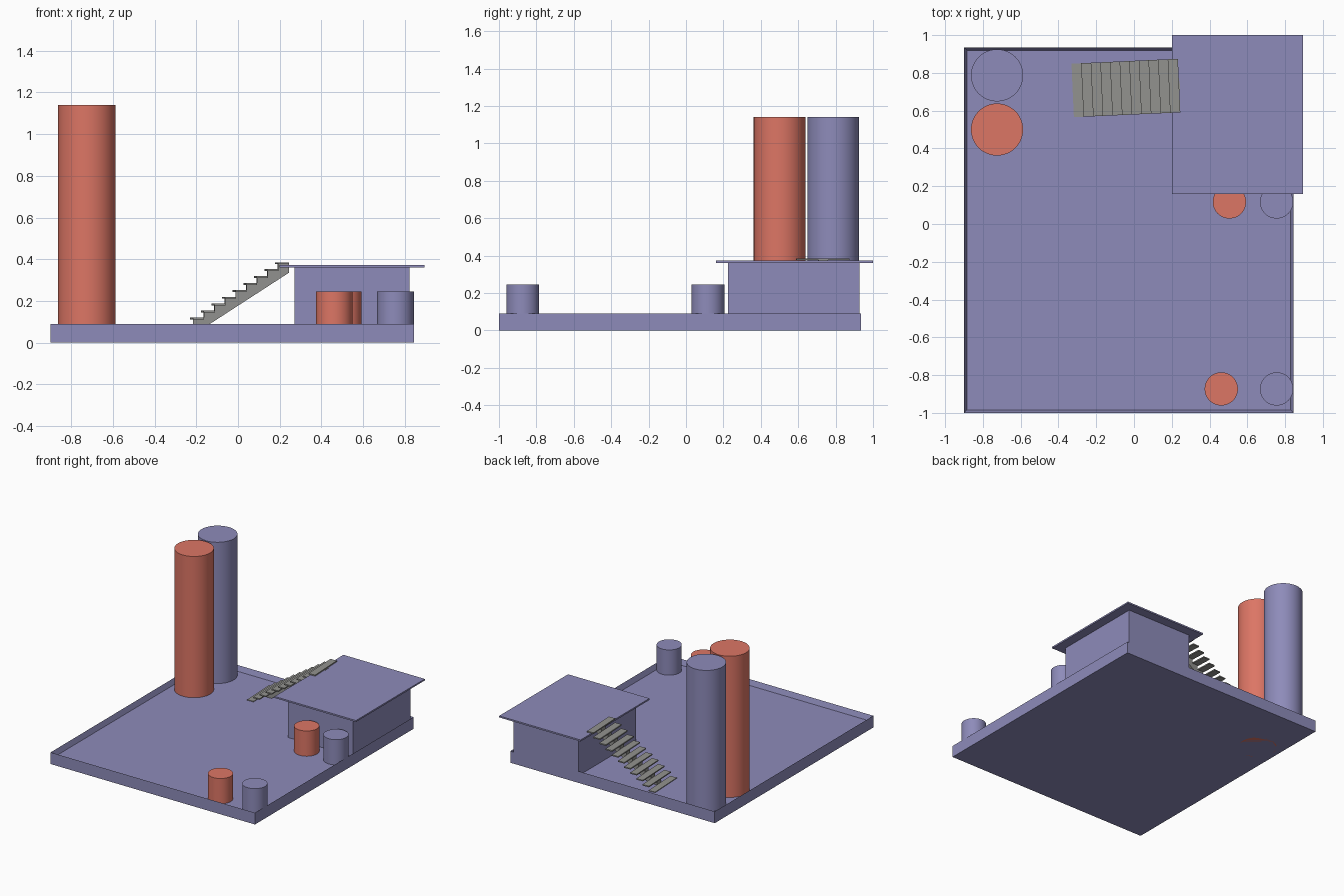
import bpy, bmesh, math
from mathutils import Matrix

if "Cube" in bpy.data.objects:
    bpy.data.objects.remove(bpy.data.objects["Cube"])


def material(name, rgb):
    m = bpy.data.materials.new(name)
    m.diffuse_color = (*rgb, 1.0)
    m.use_nodes = True
    m.node_tree.nodes["Principled BSDF"].inputs["Base Color"].default_value = m.diffuse_color
    return m


BLUE = material("slate blue", (0.27, 0.26, 0.49))
RED = material("brick red", (0.72, 0.18, 0.13))
GREY = material("grey metal", (0.29, 0.29, 0.275))


def finish(name, bm, mat):
    bmesh.ops.recalc_face_normals(bm, faces=bm.faces)
    mesh = bpy.data.meshes.new(name)
    bm.to_mesh(mesh)
    bm.free()
    mesh.materials.append(mat)
    ob = bpy.data.objects.new(name, mesh)
    bpy.context.collection.objects.link(ob)
    return ob


def add_box(bm, x0, x1, y0, y1, z0, z1):
    m = (Matrix.Translation(((x0 + x1) / 2, (y0 + y1) / 2, (z0 + z1) / 2))
         @ Matrix.Diagonal((x1 - x0, y1 - y0, z1 - z0, 1)))
    return bmesh.ops.create_cube(bm, size=1, matrix=m)


def box(name, mat, *dims):
    bm = bmesh.new()
    add_box(bm, *dims)
    return finish(name, bm, mat)


def tank(name, mat, x, y, r, z0, z1):
    bpy.ops.mesh.primitive_cylinder_add(vertices=48, radius=r, depth=z1 - z0,
                                        location=(x, y, (z0 + z1) / 2))
    ob = bpy.context.object
    ob.name = name
    ob.data.materials.append(mat)
    bpy.ops.object.shade_smooth_by_angle()


# Base tray: slab with a rim around a sunken floor
FLOOR = 0.05
bm = bmesh.new()
add_box(bm, -0.90, 0.845, -1.0, 0.935, 0, 0.09)
bm.normal_update()
top = [f for f in bm.faces if f.normal.z > 0.9]
bmesh.ops.inset_region(bm, faces=top, thickness=0.022)
for v in top[0].verts:
    v.co.z = FLOOR
finish("base_tray", bm, BLUE)

# Building with overhanging roof
box("building", BLUE, 0.27, 0.823, 0.225, 0.928, FLOOR - 0.01, 0.362)
box("roof", BLUE, 0.20, 0.895, 0.16, 1.0, 0.361, 0.373)

# Tall towers and small tanks
tank("tall_red_tower", RED, -0.725, 0.50, 0.138, 0.0, 1.14)
tank("tall_blue_tower", BLUE, -0.725, 0.787, 0.138, 0.002, 1.14)
for i, (mat, x, y) in enumerate([(RED, 0.505, 0.117), (BLUE, 0.755, 0.117),
                                 (RED, 0.462, -0.873), (BLUE, 0.755, -0.873)]):
    tank(f"small_tank_{i + 1}", mat, x, y, 0.088, FLOOR - 0.02, 0.245)

# Staircase: thin treads on one sawtooth stringer, turned slightly
COUNT, RUN, RISE = 11, 0.051, 0.033
TURN = Matrix.Translation((-0.042, 0.72, 0)) @ Matrix.Rotation(math.radians(2.6), 4, 'Z')
steps = [((i - (COUNT - 1) / 2) * RUN, 0.385 - (COUNT - 1 - i) * RISE) for i in range(COUNT)]

bm = bmesh.new()
for x, z in steps:
    add_box(bm, x - 0.028, x + 0.026, -0.142, 0.142, z - 0.009, z)
stairs = finish("stair_treads", bm, GREY)
stairs.matrix_world = TURN

profile = []
for x, z in steps:
    profile += [(x - 0.021, z - 0.009), (x + 0.030, z - 0.009)]
end = profile[-1][0]
profile += [(end, 0.335), (end - 0.44, 0.335 - 0.44 * RISE / RUN),
            (profile[0][0], FLOOR - 0.01)]
bm = bmesh.new()
face = bm.faces.new([bm.verts.new((x, -0.025, z)) for x, z in profile])
ext = bmesh.ops.extrude_face_region(bm, geom=[face])
for v in ext["geom"]:
    if isinstance(v, bmesh.types.BMVert):
        v.co.y = 0.025
stringer = finish("stair_stringer", bm, GREY)
stringer.matrix_world = TURN
